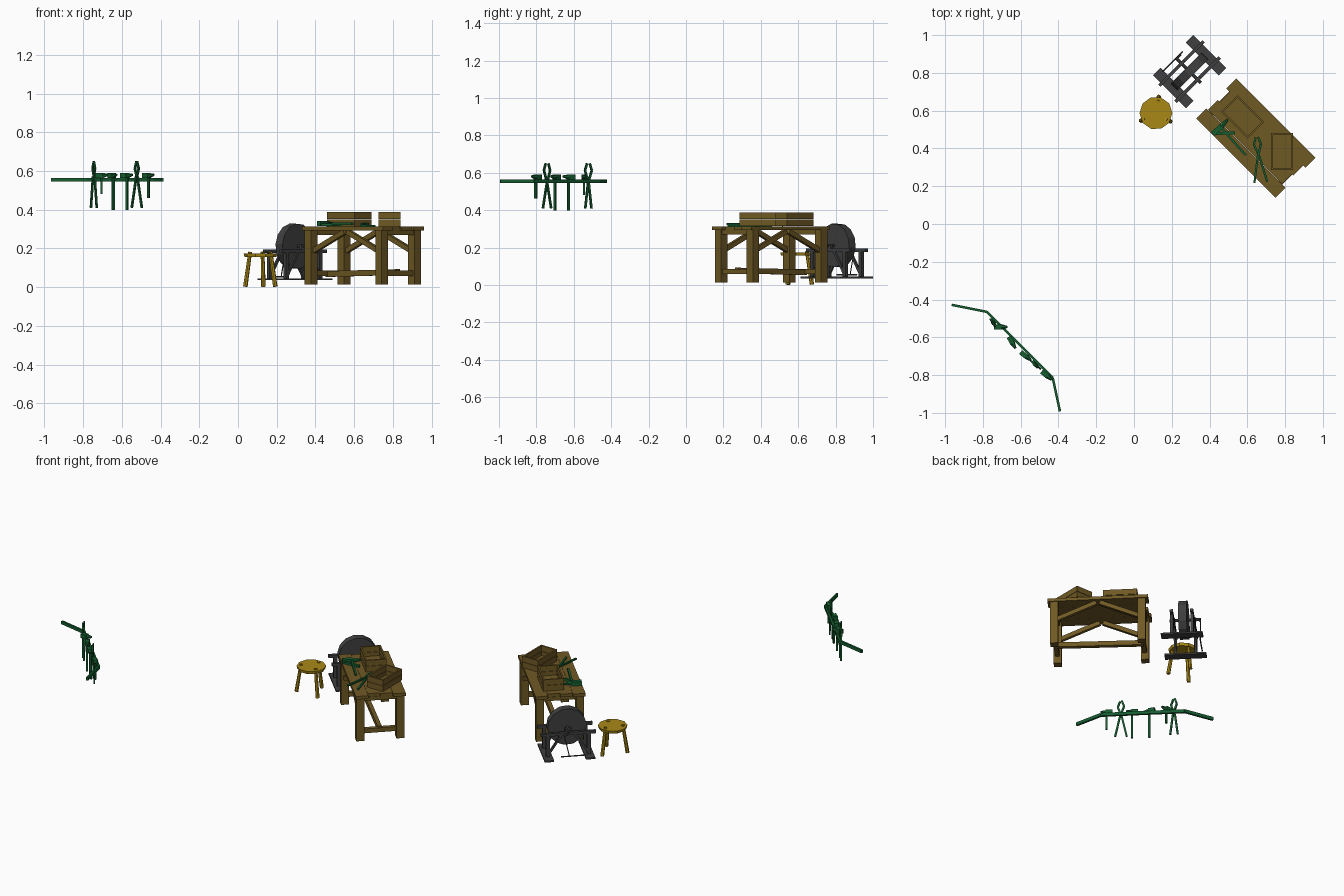
import bpy, bmesh, math
from mathutils import Vector, Matrix

if "Cube" in bpy.data.objects:
    bpy.data.objects.remove(bpy.data.objects["Cube"])


def material(name, rgb):
    m = bpy.data.materials.new(name)
    m.diffuse_color = (*rgb, 1)
    m.use_nodes = True
    m.node_tree.nodes["Principled BSDF"].inputs["Base Color"].default_value = m.diffuse_color
    return m


WOOD = material("brown_wood", (0.16, 0.10, 0.018))
OCHRE = material("ochre_wood", (0.40, 0.25, 0.008))
GREEN = material("dark_green", (0.008, 0.11, 0.03))
STONE = material("dark_grey", (0.05, 0.05, 0.05))


class Part:
    """Collects boxes, bars and rods, in a local frame, into one object."""
    def __init__(self, name, mat, frame=Matrix()):
        self.name, self.mat, self.frame = name, mat, frame
        self.bm = bmesh.new()

    def box(self, centre, size, turn=0):
        m = (Matrix.Translation(centre) @ Matrix.Rotation(math.radians(turn), 4, 'Z')
             @ Matrix.Diagonal((*size, 1)))
        bmesh.ops.create_cube(self.bm, size=1, matrix=m)

    def along(self, a, b, side):
        a, b = Vector(a), Vector(b)
        z = (b - a).normalized()
        side = Vector(side)
        x = (side - z * side.dot(z)).normalized()
        rot = Matrix((x, z.cross(x), z)).transposed().to_4x4()
        return Matrix.Translation((a + b) / 2) @ rot, (b - a).length

    def bar(self, a, b, w, d, side=(1, 0.01, 0.02)):
        m, n = self.along(a, b, side)
        bmesh.ops.create_cube(self.bm, size=1, matrix=m @ Matrix.Diagonal((w, d, n, 1)))

    def rod(self, a, b, r1, r2=None, sides=6):
        m, n = self.along(a, b, (0.9, 0.3, 0.2))
        bmesh.ops.create_cone(self.bm, cap_ends=True, segments=sides, radius1=r1,
                              radius2=r1 if r2 is None else r2, depth=n, matrix=m)

    def done(self):
        self.bm.transform(self.frame)
        me = bpy.data.meshes.new(self.name)
        self.bm.to_mesh(me)
        self.bm.free()
        me.materials.append(self.mat)
        bpy.context.collection.objects.link(bpy.data.objects.new(self.name, me))


def frame(x, y, turn, z=0):
    return Matrix.Translation((x, y, z)) @ Matrix.Rotation(math.radians(turn), 4, 'Z')


# Workbench: length runs along local x
BENCH = frame(0.645, 0.455, -45)
p = Part("bench_top", WOOD, BENCH)
for t, x0, x1 in ((-0.112, -0.297, 0.297), (-0.037, -0.285, 0.27),
                  (0.037, -0.27, 0.28), (0.112, -0.297, 0.297)):
    p.box(((x0 + x1) / 2, t, 0.304), (x1 - x0, 0.074, 0.02))
p.done()
p = Part("bench_legs", WOOD, BENCH)
for sx in (-1, 1):
    for sy in (-1, 1):
        p.box((sx * 0.258, sy * 0.12, 0.155), (0.047, 0.047, 0.28))
p.done()
p = Part("bench_stretchers", WOOD, BENCH)
for sx in (-1, 1):
    p.box((sx * 0.258, 0, 0.073), (0.025, 0.2, 0.028))
    p.box((sx * 0.258, 0, 0.282), (0.03, 0.24, 0.025))
p.bar((-0.26, 0, 0.068), (0.26, 0, 0.078), 0.025, 0.03, (0, 1, 0))
p.done()
p = Part("bench_braces", WOOD, BENCH)
for sy in (-1, 1):
    for sx in (-1, 1):
        p.bar((sx * 0.245, sy * 0.12, 0.185), (sx * 0.01, sy * 0.12, 0.287), 0.022, 0.026, (0, 1, 0))
p.done()


# Open crates with two boards per side
def crate(name, x, y, turn, w, d):
    p = Part(name, WOOD, frame(x, y, turn, 0.314))
    p.box((0, 0, 0.006), (w - 0.01, d - 0.01, 0.01))
    for z in (0.0185, 0.0565):
        for s in (-1, 1):
            p.box((0, s * (d / 2 - 0.005), z), (w, 0.01, 0.036))
            p.box((s * (w / 2 - 0.005), 0, z), (0.01, d - 0.02, 0.036))
    p.done()


crate("long_crate", 0.575, 0.567, -45, 0.20, 0.125)
crate("end_crate", 0.783, 0.383, 0, 0.115, 0.195)

# Three-legged stool
STOOL = frame(0.116, 0.587, 0)
p = Part("stool_seat", OCHRE, STOOL)
p.rod((0, 0, 0.157), (0, 0, 0.175), 0.083, 0.087, 10)
p.done()
p = Part("stool_legs", OCHRE, STOOL)
for ang in (80, 207, 330):
    c, s = math.cos(math.radians(ang)), math.sin(math.radians(ang))
    p.rod((0.088 * c, 0.088 * s, 0.003), (0.06 * c, 0.06 * s, 0.182), 0.012, 0.010, 7)
p.done()

# Treadle grindstone: axle along local x, wheel in the local yz plane
GRIND = frame(0.294, 0.807, -45)
p = Part("grinding_wheel", STONE, GRIND)
p.rod((-0.025, 0, 0.212), (0.025, 0, 0.212), 0.117, sides=14)
p.done()
p = Part("wheel_axle", STONE, GRIND)
p.rod((-0.10, 0, 0.212), (0.085, 0, 0.212), 0.009)
p.rod((-0.097, 0, 0.212), (-0.097, 0.03, 0.185), 0.006)
p.done()
p = Part("grindstone_frame", STONE, GRIND)
for sy in (-1, 1):
    p.box((0, sy * 0.123, 0.041), (0.247, 0.056, 0.01))
for sx in (-1, 1):
    p.box((sx * 0.06, 0, 0.186), (0.018, 0.33, 0.018))
    p.box((sx * 0.06, 0, 0.205), (0.018, 0.04, 0.03))
    for sy in (-1, 1):
        p.box((sx * 0.06, sy * 0.123, 0.112), (0.018, 0.022, 0.145))
        p.bar((sx * 0.06, sy * 0.118, 0.06), (sx * 0.06, sy * 0.04, 0.18), 0.012, 0.014)
p.done()
p = Part("treadle", STONE, GRIND)
p.rod((-0.10, 0.03, 0.187), (-0.10, 0.0, 0.055), 0.003)
p.rod((-0.10, -0.1, 0.055), (-0.10, 0.05, 0.055), 0.004)
p.done()


# Hand tools: drawn upright in the local xz plane
def tongs(name, m, spread=0.026):
    p = Part(name, GREEN, m)
    for s in (-1, 1):
        pts = [(s * spread, -0.165), (s * 0.005, -0.03), (-s * 0.006, 0.0),
               (-s * 0.019, 0.038), (-s * 0.006, 0.075)]
        for a, b in zip(pts, pts[1:]):
            p.bar((a[0], s * 0.004, a[1]), (b[0], s * 0.004, b[1]), 0.011, 0.009)
    p.rod((0, -0.011, -0.01), (0, 0.011, -0.01), 0.008)
    p.done()


def hammer(name, m, length, head=0.07):
    p = Part(name, GREEN, m)
    p.bar((0, 0, -length), (0, 0, 0.012), 0.012, 0.012)
    p.box((-head * 0.22, 0, 0), (head * 0.56, 0.026, 0.028))
    p.rod((head * 0.02, 0, 0), (head * 0.5, 0, 0.004), 0.015, 0.006)
    p.done()


tongs("hanging_tongs_left", frame(-0.745, -0.522, -58, 0.575), 0.022)
tongs("hanging_tongs_right", frame(-0.523, -0.743, -47, 0.575), 0.034)
hammer("hanging_hammer_1", frame(-0.705, -0.545, 0, 0.577), 0.095)
hammer("hanging_hammer_2", frame(-0.645, -0.628, -60, 0.577), 0.178)
hammer("hanging_hammer_3", frame(-0.573, -0.700, -38, 0.577), 0.178)
hammer("hanging_hammer_4", frame(-0.462, -0.803, -40, 0.577), 0.115)

# Tools lying on the bench
FLAT = Matrix.Rotation(math.radians(-90), 4, 'X')
tongs("bench_tongs", frame(0.657, 0.385, 5, 0.322) @ FLAT, 0.034)
hammer("bench_hammer", frame(0.458, 0.513, 42, 0.328) @ FLAT, 0.20, 0.11)
p = Part("bench_chisel", GREEN)
p.bar((0.43, 0.478, 0.322), (0.535, 0.483, 0.322), 0.015, 0.014, (0, 1, 0))
p.done()

# Curved wall rail that holds the hanging tools
rail = [(-0.965, -0.428), (-0.780, -0.465), (-0.430, -0.815), (-0.392, -0.992)]
p = Part("tool_rail", GREEN)
for a, b in zip(rail, rail[1:]):
    p.bar((*a, 0.555), (*b, 0.555), 0.02, 0.013, (0, 0, 1))
p.done()
